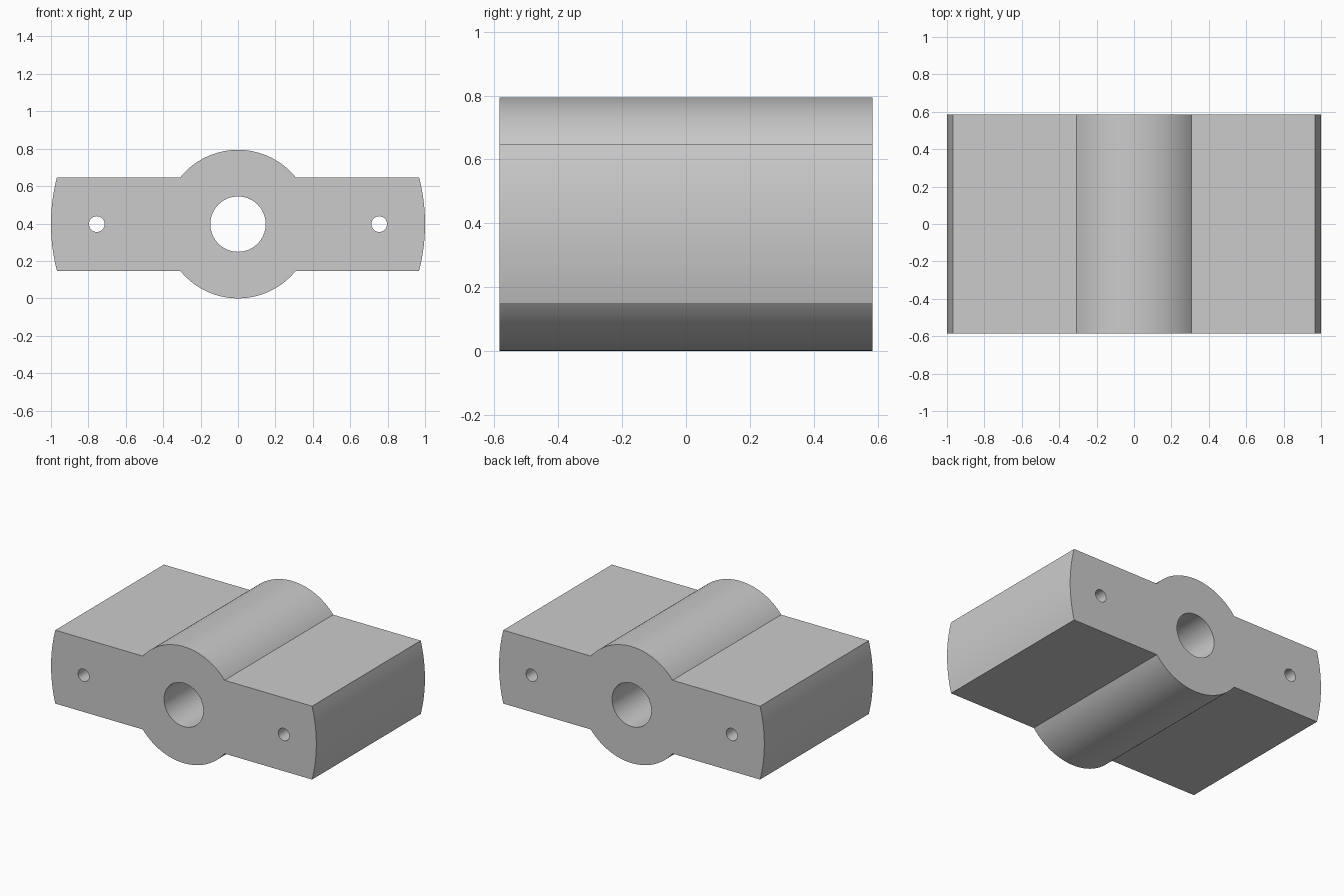
import bpy
import bmesh
from math import asin, cos, sin, pi, radians

HUB_R, END_R, ARM_HALF = 0.397, 1.0, 0.25
BORE_R, BOLT_R, BOLT_X = 0.148, 0.042, 0.755
HALF_DEPTH = 0.585

cube = bpy.data.objects.get("Cube")
if cube:
    bpy.data.objects.remove(cube, do_unlink=True)


def arc(radius, start, end, steps, cx=0.0):
    return [(cx + radius * cos(start + (end - start) * i / steps),
             radius * sin(start + (end - start) * i / steps))
            for i in range(steps + 1)]


def circle(radius, cx, steps):
    return arc(radius, 0, 2 * pi, steps, cx)[:-1]


# Outline: curved arm ends joined to the round hub
end_a = asin(ARM_HALF / END_R)
hub_a = asin(ARM_HALF / HUB_R)
outline = (arc(END_R, -end_a, end_a, 16)
           + arc(HUB_R, hub_a, pi - hub_a, 40)
           + arc(END_R, pi - end_a, pi + end_a, 16)
           + arc(HUB_R, pi + hub_a, 2 * pi - hub_a, 40))

# Bore and the two bolt holes
loops = [outline, circle(BORE_R, 0, 64)]
loops += [circle(BOLT_R, side * BOLT_X, 32) for side in (-1, 1)]

# Fill the profile with its holes and extrude it along the depth
bm = bmesh.new()
edges = []
for loop in loops:
    verts = [bm.verts.new((x, -HALF_DEPTH, z + HUB_R)) for x, z in loop]
    edges += [bm.edges.new((verts[i - 1], verts[i])) for i in range(len(verts))]
bmesh.ops.triangle_fill(bm, edges=edges, use_beauty=True, normal=(0, -1, 0))
grown = bmesh.ops.extrude_face_region(bm, geom=bm.faces[:], use_keep_orig=True)
bmesh.ops.translate(bm, vec=(0, 2 * HALF_DEPTH, 0),
                    verts=[g for g in grown["geom"] if isinstance(g, bmesh.types.BMVert)])
bmesh.ops.recalc_face_normals(bm, faces=bm.faces[:])
mesh = bpy.data.meshes.new("hub_block")
bm.to_mesh(mesh)
bm.free()

block = bpy.data.objects.new("hub_block", mesh)
bpy.context.collection.objects.link(block)

# Plain grey finish
grey = bpy.data.materials.new("light_grey")
grey.use_nodes = True
colour = (0.6, 0.6, 0.6, 1)
grey.diffuse_color = colour
grey.node_tree.nodes["Principled BSDF"].inputs["Base Color"].default_value = colour
mesh.materials.append(grey)

# Smooth curved walls with crisp rims
bpy.ops.object.select_all(action="DESELECT")
block.select_set(True)
bpy.context.view_layer.objects.active = block
bpy.ops.object.shade_smooth_by_angle(angle=radians(30))
